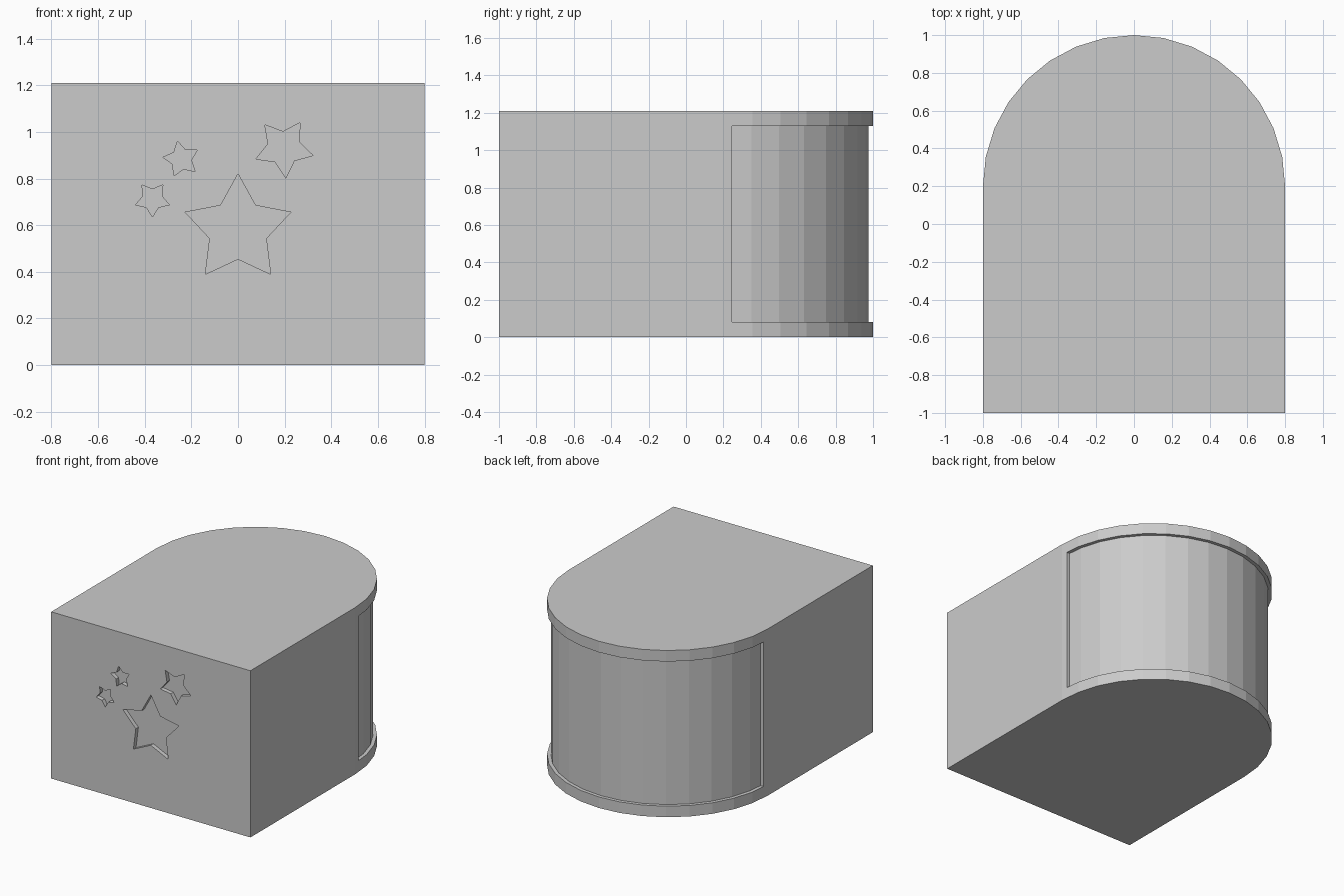
import bpy, bmesh
from math import sin, cos, radians, pi
from mathutils import Vector

if "Cube" in bpy.data.objects:
    bpy.data.objects.remove(bpy.data.objects["Cube"])

HEIGHT = 1.21


def prism(name, points, direction):
    bm = bmesh.new()
    face = bm.faces.new([bm.verts.new(p) for p in points])
    ext = bmesh.ops.extrude_face_region(bm, geom=[face], use_keep_orig=True)
    moved = [v for v in ext["geom"] if isinstance(v, bmesh.types.BMVert)]
    bmesh.ops.translate(bm, verts=moved, vec=Vector(direction))
    bmesh.ops.recalc_face_normals(bm, faces=bm.faces)
    mesh = bpy.data.meshes.new(name)
    bm.to_mesh(mesh)
    bm.free()
    obj = bpy.data.objects.new(name, mesh)
    bpy.context.collection.objects.link(obj)
    return obj


def arc(radius, z, steps):
    return [(radius * cos(pi * i / 16), 0.2 + radius * sin(pi * i / 16), z) for i in steps]


def star(name, cx, cz, outer, inner, turn):
    pts = []
    for i in range(10):
        r, a = (inner if i % 2 else outer), radians(turn + 36 * i)
        pts.append((cx + r * cos(a), -1.1, cz + r * sin(a)))
    return prism(name, pts, (0, 0.13, 0))


# Body with a rounded back
body = prism("body", arc(0.8, 0, range(17)) + [(-0.8, -1, 0), (0.8, -1, 0)], (0, 0, HEIGHT))

# Shallow recess wrapping the rounded back
t = 0.045 / (0.775 * sin(pi / 16))
x = 0.775 * (1 + t * (cos(pi / 16) - 1))
inner = [(x, 0.245, 0.08)] + arc(0.775, 0.08, range(1, 16)) + [(-x, 0.245, 0.08)]
outer = [(-0.95, 0.245, 0.08), (-0.95, 1.1, 0.08), (0.95, 1.1, 0.08), (0.95, 0.245, 0.08)]
cutters = [prism("back_recess_cutter", inner + outer, (0, 0, 1.05))]

# Star recesses in the front
cutters += [
    star("large_star_cutter", 0, 0.582, 0.238, 0.127, 90),
    star("medium_star_cutter", 0.197, 0.931, 0.129, 0.07, -86.5),
    star("upper_small_star_cutter", -0.243, 0.883, 0.079, 0.043, 102),
    star("lower_small_star_cutter", -0.367, 0.711, 0.076, 0.043, -90),
]

# Carve the recesses
for cutter in cutters:
    cutter.hide_render = True
    mod = body.modifiers.new(cutter.name, "BOOLEAN")
    mod.operation = "DIFFERENCE"
    mod.solver = "EXACT"
    mod.object = cutter
bpy.context.view_layer.objects.active = body
for mod in list(body.modifiers):
    bpy.ops.object.modifier_apply(modifier=mod.name)
for cutter in cutters:
    bpy.data.objects.remove(cutter)
